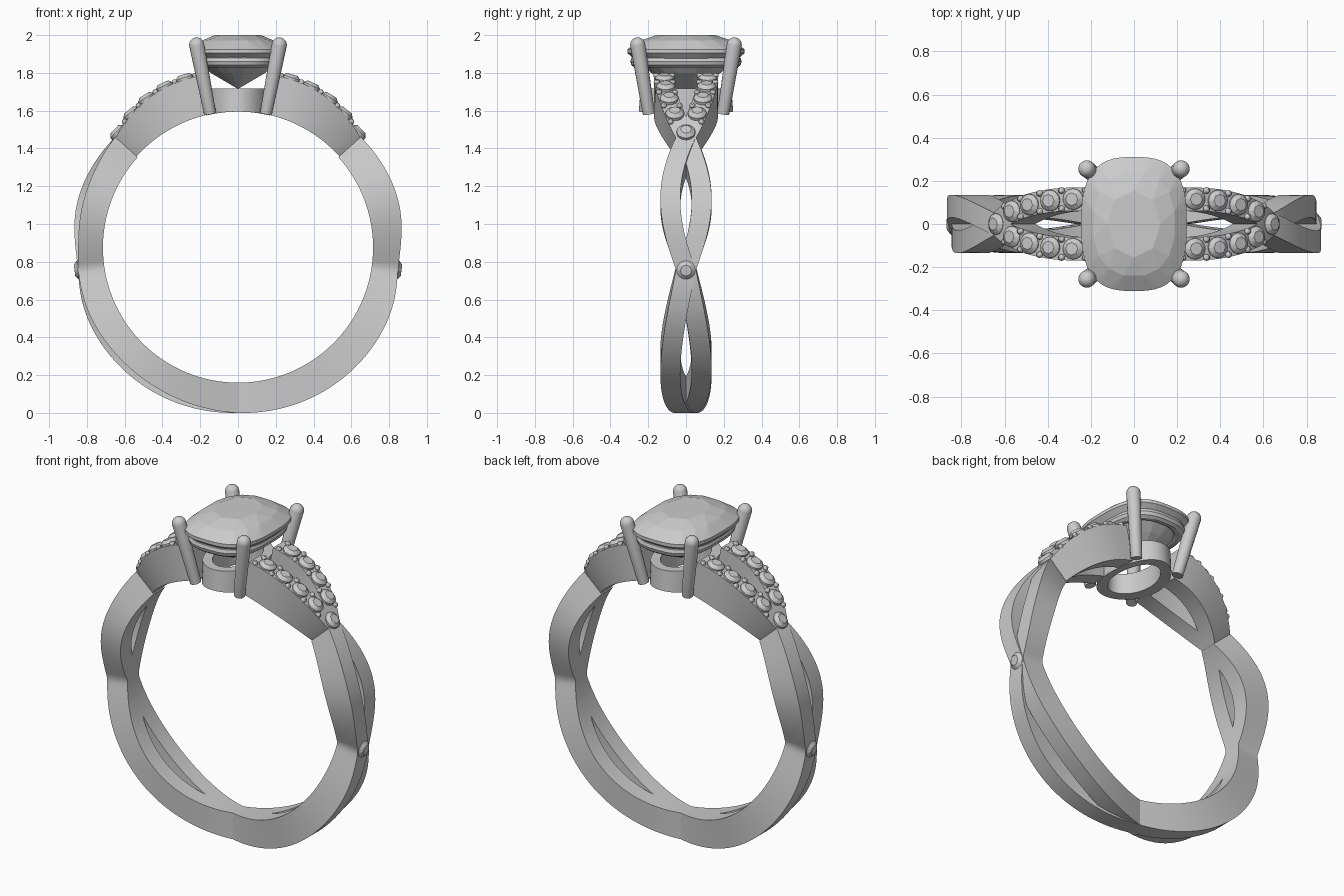
import bpy, bmesh, math
from mathutils import Vector, Matrix

if "Cube" in bpy.data.objects:
    bpy.data.objects.remove(bpy.data.objects["Cube"])

CZ = 0.875          # centre height of the finger hole
KNOT, SHOULDER = -8.0, 42.0   # angles where the strands cross


def finish(name, bm, smooth=True):
    bmesh.ops.recalc_face_normals(bm, faces=bm.faces[:])
    me = bpy.data.meshes.new(name)
    bm.to_mesh(me)
    bm.free()
    ob = bpy.data.objects.new(name, me)
    bpy.context.collection.objects.link(ob)
    if smooth:
        bpy.ops.object.select_all(action='DESELECT')
        bpy.context.view_layer.objects.active = ob
        ob.select_set(True)
        bpy.ops.object.shade_smooth_by_angle(angle=math.radians(30))
    return ob


def loft(name, rings, closed=False):
    """Join equal rings of points into a tube, capped unless closed."""
    bm = bmesh.new()
    vs = [[bm.verts.new(p) for p in r] for r in rings]
    n, m = len(vs), len(vs[0])
    for i in range(n if closed else n - 1):
        a, b = vs[i], vs[(i + 1) % n]
        for j in range(m):
            bm.faces.new((a[j], a[(j + 1) % m], b[(j + 1) % m], b[j]))
    if not closed:
        bm.faces.new(vs[0])
        bm.faces.new(vs[-1])
    return finish(name, bm)


def polar(deg, r, y):
    a = math.radians(deg)
    return Vector((r * math.cos(a), y, CZ + r * math.sin(a)))


def sweep(name, a0, a1, steps, shape, turn):
    """Rectangular bar round the hole; shape(angle) gives y, half width, inner and outer radius."""
    rings = []
    for i in range(steps + 1):
        d = a0 + (a1 - a0) * i / steps
        y, w, ri, ro = shape(d)
        ring = [polar(d, ri, y - w), polar(d, ro, y - w), polar(d, ro, y + w), polar(d, ri, y + w)]
        rings.append([(turn * p.x, turn * p.y, p.z) for p in ring])
    return loft(name, rings)


def strand(side):
    def shape(d):
        t = (d + 90) / (KNOT + 90) if d < KNOT else (d - KNOT) / (SHOULDER - KNOT)
        s = math.sin(math.pi * t)
        ro = 0.875 + 0.012 * s - 0.022 * math.exp(-((d + 4) / 14) ** 2)
        if side > 0:
            ro -= 0.03 * s      # under-passing strand sits lower
        return side * 0.083 * s, 0.0525, 0.715, ro
    return shape


def arm_y(d):
    t = max(0, min(1, (d - SHOULDER) / 31))
    return 0.115 * math.sin(math.pi / 2 * t ** 0.9)


def arm_r(d):
    return 0.872 + 0.062 * math.sin(math.pi / 2 * max(0, min(1, (d - SHOULDER) / 28)))


def arm(side):
    return lambda d: (side * arm_y(d), 0.054, 0.722, arm_r(d))


def place(d, r, y, turn):
    """Matrix putting local z along the outward direction of the band."""
    p = polar(d, r, y)
    m = Matrix.Translation(p) @ Matrix.Rotation(math.radians(90 - d), 4, 'Y')
    return Matrix.Rotation(0 if turn > 0 else math.pi, 4, 'Z') @ m


def small_stone(name, mat, r=0.049):
    bm = bmesh.new()
    for rad, z, n in ((r, -0.012, 16), (r, 0.004, 16), (r * 0.6, 0.021, 8)):
        for i in range(n):
            a = math.tau * i / n
            bm.verts.new((rad * math.cos(a), rad * math.sin(a), z))
    bm.verts.new((0, 0, -0.04))
    bmesh.ops.convex_hull(bm, input=bm.verts[:])
    bm.transform(mat)
    finish(name, bm, False)


def cushion(a, rx, ry, z, e=2 / 2.8):
    c, s = math.cos(a), math.sin(a)
    return Vector((rx * math.copysign(abs(c) ** e, c), ry * math.copysign(abs(s) ** e, s), z))


# Band, split shoulders and their small stones, each half turned about z
stone_angles = (51.5, 58.5, 65.5, 72.5)
for turn, half in ((1, "right"), (-1, "left")):
    for side, label in ((-1, "outer"), (1, "under")):
        sweep(f"{half}_{label}_strand", -90, SHOULDER, 72, strand(side), turn)
        sweep(f"{half}_{label}_shoulder", SHOULDER, 78, 24, arm(side), turn)
        for k, d in enumerate(stone_angles):
            small_stone(f"{half}_{label}_stone_{k}", place(d, arm_r(d) + 0.006, side * arm_y(d), turn))
        # bead prongs between neighbouring stones
        bm = bmesh.new()
        for d in (48, 55, 62, 69, 76):
            for off in (-0.042, 0.042):
                y = side * arm_y(d) + off
                if y * side < 0.01:
                    continue
                bmesh.ops.create_uvsphere(bm, u_segments=10, v_segments=6, radius=0.016,
                                          matrix=place(d, arm_r(d) + 0.004, y, turn))
        finish(f"{half}_{label}_beads", bm)
    small_stone(f"{half}_junction_stone", place(43.8, 0.885, 0, turn))
    small_stone(f"{half}_side_stone", place(KNOT, 0.853, 0, turn), 0.05)

# Oval base of the head, its underside following the finger hole
N = 64
rings = []
for i in range(N):
    a = math.tau * i / N
    ring = []
    for rx, ry, top in ((0.17, 0.25, 0), (0.17, 0.24, 1), (0.115, 0.185, 1), (0.115, 0.185, 0)):
        x, y = rx * math.cos(a), ry * math.sin(a)
        ring.append((x, y, 1.718 if top else CZ + math.sqrt(0.72 ** 2 - x * x)))
    rings.append(ring)
loft("head_base", rings, True)

# Gallery rail under the main stone
rings = []
for i in range(N):
    a = math.tau * i / N
    ring = []
    for j in range(10):
        b = math.tau * j / 10
        o = 0.033 * math.cos(b)
        ring.append(cushion(a, 0.19 + o, 0.262 + o, 1.86 + 0.033 * math.sin(b)))
    rings.append(ring)
loft("gallery_rail", rings, True)

# Four leaning prongs with rounded tips
for sx in (-1, 1):
    for sy in (-1, 1):
        p0, p1 = Vector((sx * 0.148, sy * 0.197, 1.585)), Vector((sx * 0.219, sy * 0.256, 1.95))
        axis = (p1 - p0).normalized()
        u = axis.orthogonal().normalized()
        v = axis.cross(u)
        prof = [(p0, 0.032), (p1, 0.04)]
        prof += [(p1 + axis * 0.038 * math.sin(t), 0.04 * math.cos(t)) for t in (0.4, 0.8, 1.15, 1.45)]
        loft(f"prong_{'right' if sx > 0 else 'left'}_{'back' if sy > 0 else 'front'}",
             [[c + r * (u * math.cos(math.tau * k / 16) + v * math.sin(math.tau * k / 16))
               for k in range(16)] for c, r in prof])

# Faceted cushion-cut main stone
bm = bmesh.new()
for scale, z, n, e in ((1, 1.905, 48, 2 / 2.8), (1, 1.925, 48, 2 / 2.8), (0.78, 1.972, 16, 0.85),
                       (0.5, 2.0, 8, 0.95), (0.6, 1.80, 16, 0.9)):
    for i in range(n):
        bm.verts.new(cushion(math.tau * (i + 0.5 * (n == 16)) / n, 0.245 * scale, 0.311 * scale, z, e))
for y in (-0.05, 0.05):
    bm.verts.new((0, y, 1.715))
bmesh.ops.convex_hull(bm, input=bm.verts[:])
finish("main_stone", bm, False)
